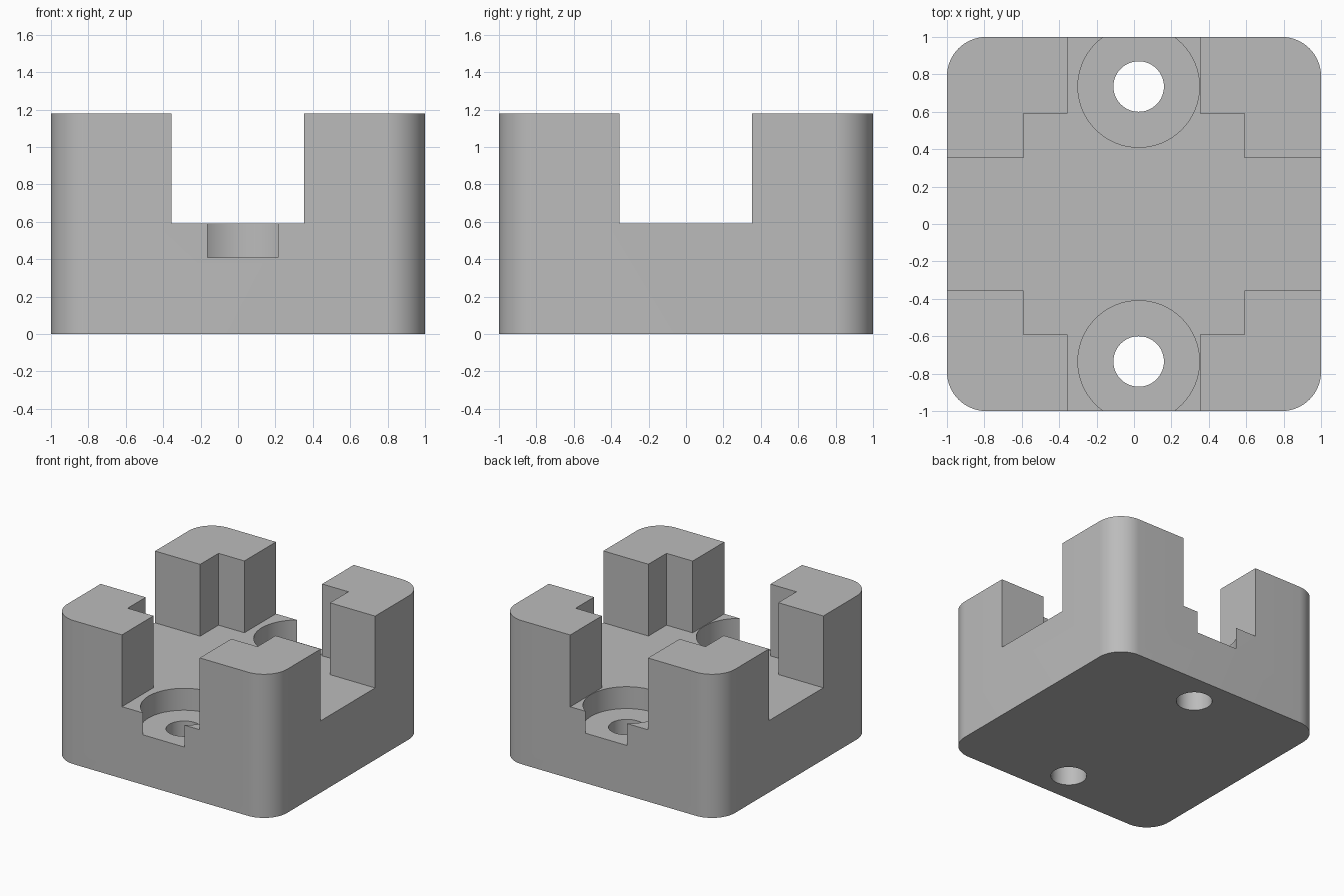
import bpy
import math

cube = bpy.data.objects.get("Cube")
if cube:
    bpy.data.objects.remove(cube, do_unlink=True)

HEIGHT, FLOOR, BORE_FLOOR = 1.18, 0.59, 0.41
SLOT_LOW, SLOT_HIGH, POCKET = -0.355, 0.352, 0.59
CORNER = 0.21

grey = bpy.data.materials.new("plain grey")
grey.use_nodes = True
colour = (0.5, 0.5, 0.5, 1)
grey.diffuse_color = colour
grey.node_tree.nodes["Principled BSDF"].inputs["Base Color"].default_value = colour


def prism(name, outline, z0, z1):
    """Closed outline extruded from z0 to z1."""
    n = len(outline)
    verts = [(x, y, z) for z in (z0, z1) for x, y in outline]
    faces = [tuple(reversed(range(n))), tuple(range(n, 2 * n))]
    faces += [(i, (i + 1) % n, n + (i + 1) % n, n + i) for i in range(n)]
    mesh = bpy.data.meshes.new(name)
    mesh.from_pydata(verts, [], faces)
    obj = bpy.data.objects.new(name, mesh)
    bpy.context.collection.objects.link(obj)
    return obj


def arc(cx, cy, radius, start, sweep, steps):
    angles = [math.radians(start + sweep * i / steps) for i in range(steps + 1)]
    return [(cx + radius * math.cos(a), cy + radius * math.sin(a)) for a in angles]


# Rounded square block
c = 1 - CORNER
outline = []
for k, (sx, sy) in enumerate([(1, 1), (-1, 1), (-1, -1), (1, -1)]):
    outline += arc(sx * c, sy * c, CORNER, 90 * k, 90, 16)
block = prism("mounting_block", outline, 0, HEIGHT)
block.data.materials.append(grey)

# Crossed slots joined with a square pocket, as one stepped outline
lo, hi, p, far = SLOT_LOW, SLOT_HIGH, POCKET, 1.2
cross = [(hi, -far), (hi, -p), (p, -p), (p, lo), (far, lo), (far, hi),
         (p, hi), (p, p), (hi, p), (hi, far), (lo, far), (lo, p),
         (-p, p), (-p, hi), (-far, hi), (-far, lo), (-p, lo), (-p, -p),
         (lo, -p), (lo, -far)]
cutters = [prism("slot_cutter", cross, FLOOR, HEIGHT + 0.2)]

# Counterbored screw holes at the front and back
for side, y in (("front", -0.735), ("back", 0.735)):
    for part, radius, z0, z1 in (("counterbore", 0.325, BORE_FLOOR, 0.75),
                                 ("screw_hole", 0.135, -0.2, 0.65)):
        ring = arc(0.025, y, radius, 0, 360, 64)[:-1]
        cutters.append(prism(f"{side}_{part}_cutter", ring, z0, z1))

for cutter in cutters:
    cutter.hide_render = True
    mod = block.modifiers.new(cutter.name, "BOOLEAN")
    mod.operation = "DIFFERENCE"
    mod.solver = "EXACT"
    mod.object = cutter

# Bake the cuts, then drop the cutters
bpy.context.view_layer.update()
depsgraph = bpy.context.evaluated_depsgraph_get()
result = bpy.data.meshes.new_from_object(block.evaluated_get(depsgraph))
block.modifiers.clear()
block.data = result
result.name = "mounting_block"
result.materials.clear()
result.materials.append(grey)
for poly in result.polygons:
    poly.material_index = 0
for cutter in cutters:
    bpy.data.objects.remove(cutter, do_unlink=True)

# Smooth the rounded corners and bores, keep the edges sharp
bpy.ops.object.select_all(action="DESELECT")
block.select_set(True)
bpy.context.view_layer.objects.active = block
bpy.ops.object.shade_smooth_by_angle(angle=math.radians(30))
